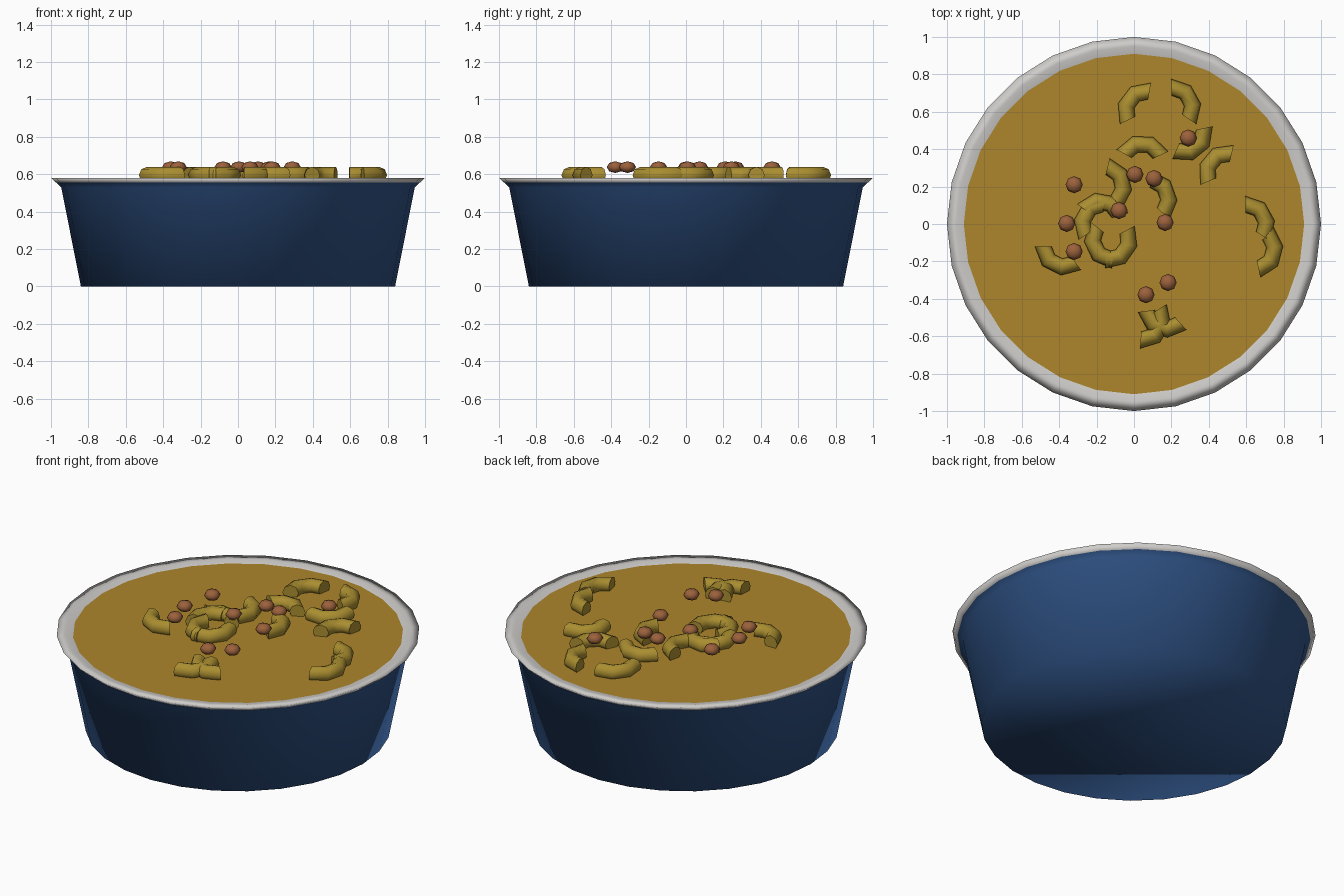
import bpy, bmesh, math
from mathutils import Matrix

if "Cube" in bpy.data.objects:
    bpy.data.objects.remove(bpy.data.objects["Cube"])

SIDES = 28


def material(name, rgb):
    m = bpy.data.materials.new(name)
    m.diffuse_color = (*rgb, 1)
    m.use_nodes = True
    m.node_tree.nodes["Principled BSDF"].inputs["Base Color"].default_value = m.diffuse_color
    return m


BLUE = material("blue_glaze", (0.03, 0.09, 0.25))
WHITE = material("white_glaze", (0.62, 0.61, 0.59))
SOUP = material("broth", (0.42, 0.24, 0.025))
PASTA = material("pasta", (0.40, 0.27, 0.03))
MEAT = material("meat", (0.33, 0.12, 0.045))


def finish(name, bm, mat):
    bmesh.ops.recalc_face_normals(bm, faces=bm.faces)
    mesh = bpy.data.meshes.new(name)
    bm.to_mesh(mesh)
    bm.free()
    mesh.materials.append(mat)
    ob = bpy.data.objects.new(name, mesh)
    bpy.context.collection.objects.link(ob)
    return ob


def lathe(name, profile, mat, cap_start=False):
    """Revolve (radius, z) points into a smooth 28-sided surface."""
    bm = bmesh.new()
    rings = [[bm.verts.new((r * math.cos(2 * math.pi * i / SIDES),
                            r * math.sin(2 * math.pi * i / SIDES), z))
              for i in range(SIDES)] for r, z in profile]
    for a, b in zip(rings, rings[1:]):
        for i in range(SIDES):
            j = (i + 1) % SIDES
            bm.faces.new((a[i], a[j], b[j], b[i]))
    if cap_start:
        bm.faces.new(rings[0])
    for f in bm.faces:
        f.smooth = True
    return finish(name, bm, mat)


def macaroni(name, x, y, angle):
    """Three-segment elbow around centre (x, y), its bend pointing along angle."""
    bend, tube, half, n = 0.11, 0.045, 63, 8
    bm = bmesh.new()
    rings = []
    for k in range(4):
        t = math.radians(angle - half + k * 2 * half / 3)
        ring = []
        for i in range(n):
            p = 2 * math.pi * i / n
            r = bend + tube * math.cos(p)
            ring.append(bm.verts.new((x + r * math.cos(t), y + r * math.sin(t),
                                      0.595 + tube * math.sin(p))))
        rings.append(ring)
    for a, b in zip(rings, rings[1:]):
        for i in range(n):
            j = (i + 1) % n
            bm.faces.new((a[i], a[j], b[j], b[i])).smooth = True
    bm.faces.new(rings[0])
    bm.faces.new(rings[-1])
    return finish(name, bm, PASTA)


def meatball(name, x, y):
    bm = bmesh.new()
    m = Matrix.Translation((x, y, 0.638)) @ Matrix.Diagonal((1, 1, 0.68, 1))
    bmesh.ops.create_uvsphere(bm, u_segments=8, v_segments=4, radius=0.046, matrix=m)
    for f in bm.faces:
        f.smooth = True
    return finish(name, bm, MEAT)


# Bowl body, flared rim and broth surface
lathe("bowl", [(0.84, 0), (0.945, 0.53), (0.972, 0.555)], BLUE, cap_start=True)
lathe("rim", [(0.972, 0.555), (1.0, 0.58), (0.95, 0.58), (0.91, 0.57)], WHITE)
lathe("broth", [(0.912, 0.57)], SOUP, cap_start=True)

# Elbow pasta: bend centre x, y and bend direction in degrees
NOODLES = [
    (0.064, 0.602, 143), (0.204, 0.621, 29), (0.043, 0.322, 88),
    (-0.166, 0.20, 14), (0.076, 0.13, 20), (0.268, 0.49, -51),
    (0.498, 0.27, 140), (0.599, -0.005, 29), (0.643, -0.134, -15),
    (0.175, -0.452, -110), (0.043, -0.511, -31), (-0.375, -0.12, -117),
    (-0.134, -0.083, -35), (-0.112, -0.083, 205), (-0.166, 0.0, 150),
    (-0.18, 0.013, 80),
]
for i, (x, y, a) in enumerate(NOODLES):
    macaroni(f"macaroni_{i + 1}", x, y, a)

# Meatballs scattered on top
MEATBALLS = [
    (0.29, 0.46), (0.005, 0.265), (0.107, 0.243), (-0.32, 0.21), (-0.36, 0.003),
    (-0.08, 0.072), (0.166, 0.008), (-0.32, -0.147), (0.182, -0.313), (0.064, -0.378),
]
for i, (x, y) in enumerate(MEATBALLS):
    meatball(f"meatball_{i + 1}", x, y)
